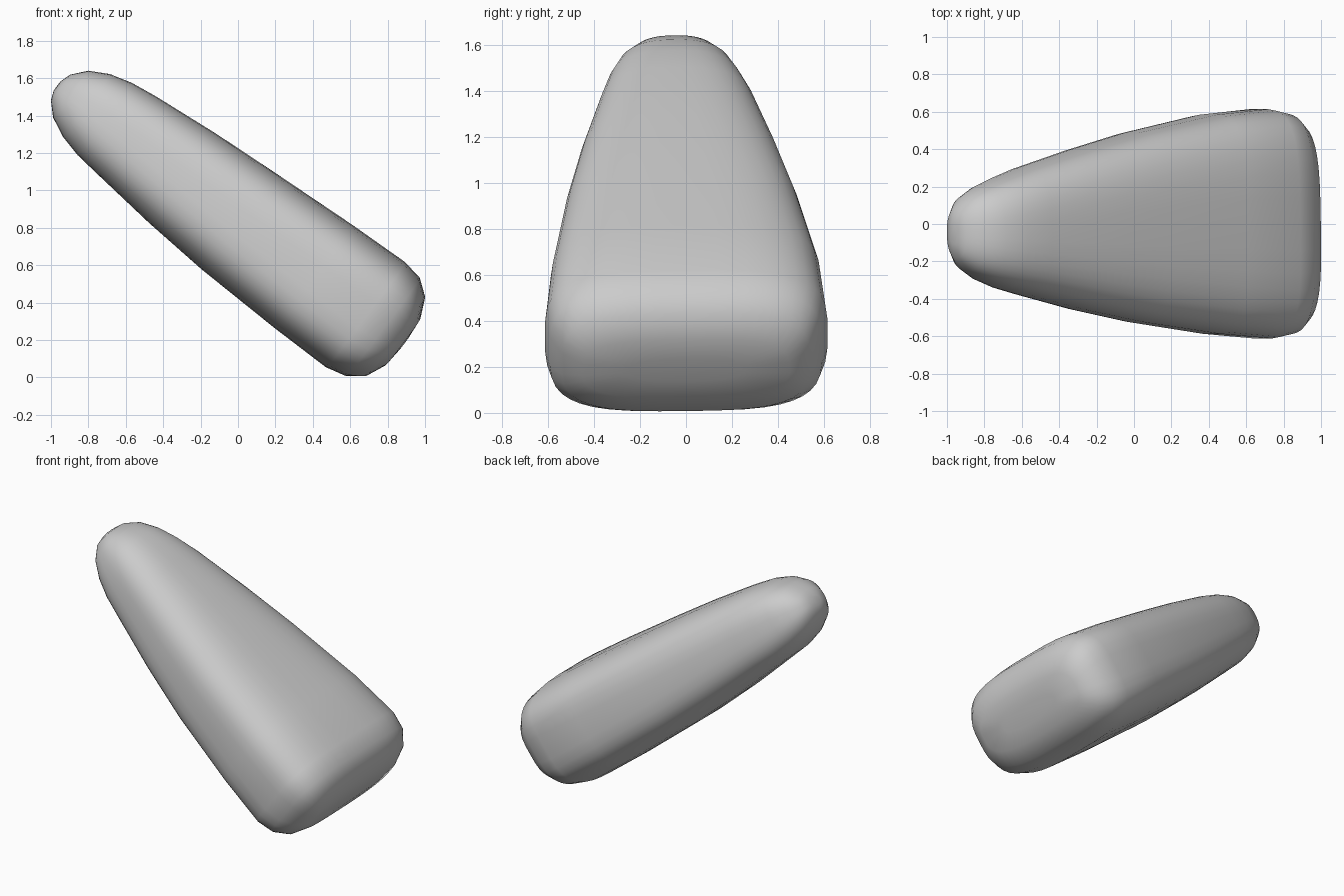
import bpy, bmesh, math

# Cross-sections along the slanted axis:
# distance along axis, low/high thickness, low/high width, squareness
SECTIONS = [
    (-0.598, 0.62, 0.74, -0.25, 0.25, 2.6),
    (-0.588, 0.52, 0.84, -0.45, 0.45, 3.0),
    (-0.54, 0.415, 0.945, -0.54, 0.54, 3.3),
    (-0.455, 0.352, 1.01, -0.592, 0.592, 3.5),
    (-0.34, 0.325, 1.03, -0.613, 0.615, 3.5),
    (0.0, 0.328, 1.02, -0.588, 0.585, 3.4),
    (0.5, 0.345, 0.995, -0.525, 0.49, 3.2),
    (0.875, 0.375, 0.973, -0.46, 0.40, 3.0),
    (1.25, 0.418, 0.94, -0.38, 0.30, 2.8),
    (1.40, 0.436, 0.92, -0.345, 0.25, 2.7),
    (1.52, 0.467, 0.888, -0.305, 0.205, 2.6),
    (1.625, 0.518, 0.832, -0.25, 0.15, 2.5),
    (1.69, 0.585, 0.757, -0.18, 0.08, 2.4),
    (1.709, 0.635, 0.70, -0.11, 0.01, 2.2),
]
SIDES = 40


def place(s, t, y):
    # axis points up and left, thickness is perpendicular to it
    s += 0.02 * y
    return (-0.8 * s + 0.6 * t, y, 0.6 * s + 0.8 * t)


def spow(v, n):
    return math.copysign(abs(v) ** (2 / n), v)


bm = bmesh.new()
rings = []
for s, t0, t1, y0, y1, n in SECTIONS:
    ring = []
    for i in range(SIDES):
        a = 2 * math.pi * (i + 0.5) / SIDES
        y = (y0 + y1) / 2 + (y1 - y0) / 2 * spow(math.cos(a), n)
        t = (t0 + t1) / 2 + (t1 - t0) / 2 * spow(math.sin(a), n)
        ring.append(bm.verts.new(place(s, t, y)))
    rings.append(ring)

# Skin between the sections
for a, b in zip(rings, rings[1:]):
    for i in range(SIDES):
        j = (i + 1) % SIDES
        bm.faces.new((a[i], a[j], b[j], b[i]))

# End caps
bm.faces.new(rings[0])
bm.faces.new(rings[-1])
bmesh.ops.recalc_face_normals(bm, faces=bm.faces[:])
for f in bm.faces:
    f.smooth = True

mesh = bpy.data.meshes.new("rounded_wedge")
bm.to_mesh(mesh)
bm.free()
wedge = bpy.data.objects.new("rounded_wedge", mesh)
bpy.context.collection.objects.link(wedge)
